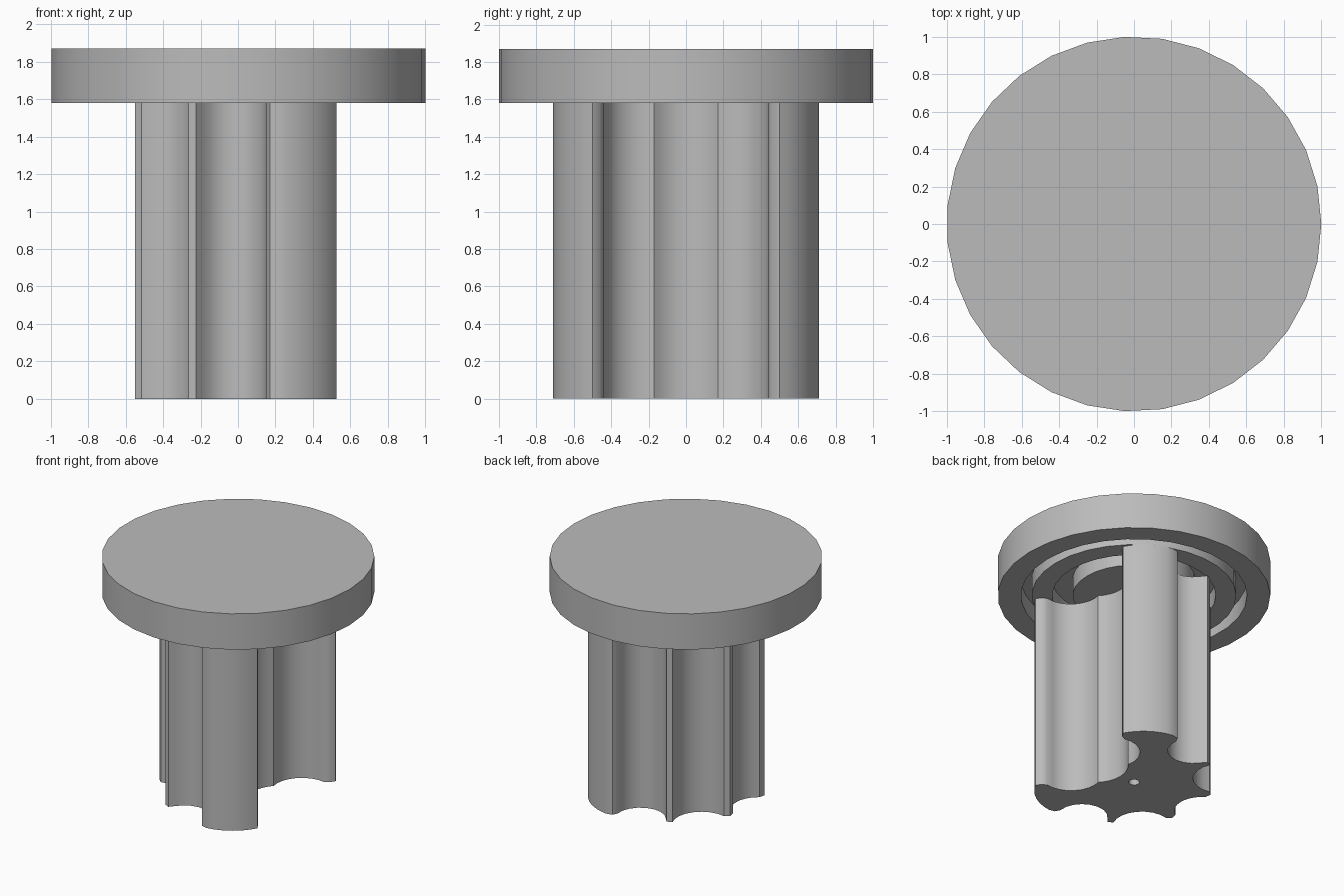
import bpy, bmesh, math
from mathutils import Vector

if "Cube" in bpy.data.objects:
    bpy.data.objects.remove(bpy.data.objects["Cube"])

# One plain grey for the whole model
grey = bpy.data.materials.new("plain_grey")
grey.use_nodes = True
colour = (0.5, 0.5, 0.5, 1)
grey.diffuse_color = colour
grey.node_tree.nodes["Principled BSDF"].inputs["Base Color"].default_value = colour

CAP_BOTTOM, CAP_TOP, GROOVE = 1.58, 1.87, 1.72


def finish(obj, angle=32):
    obj.data.materials.clear()
    obj.data.materials.append(grey)
    bpy.ops.object.select_all(action='DESELECT')
    obj.select_set(True)
    bpy.context.view_layer.objects.active = obj
    bpy.ops.object.shade_smooth_by_angle(angle=math.radians(angle))


def new_object(name, bm):
    bmesh.ops.recalc_face_normals(bm, faces=bm.faces)
    mesh = bpy.data.meshes.new(name)
    bm.to_mesh(mesh)
    bm.free()
    obj = bpy.data.objects.new(name, mesh)
    bpy.context.collection.objects.link(obj)
    return obj


def lathe(name, profile, sides):
    """Revolve (radius, z) points; both ends are closed with a flat face."""
    bm = bmesh.new()
    rings = []
    for r, z in profile:
        rings.append([bm.verts.new((r * math.cos(a), r * math.sin(a), z))
                      for a in (math.tau * i / sides for i in range(sides))])
    for low, high in zip(rings, rings[1:]):
        for i in range(sides):
            j = (i + 1) % sides
            bm.faces.new((low[i], low[j], high[j], high[i]))
    bm.faces.new(rings[0])
    bm.faces.new(rings[-1])
    return new_object(name, bm)


def arc(a, b, bend, steps=8):
    """Points from a up to b; positive bend curves to the left."""
    a, b = Vector(a), Vector(b)
    if not bend:
        return [a]
    chord = b - a
    along = chord.normalized()
    left = Vector((-along.y, along.x))
    half = 2 * math.atan(2 * bend)
    radius = chord.length / (2 * math.sin(half))
    centre = (a + b) / 2 - left * radius * math.cos(half)
    return [centre + radius * (math.sin(t) * along + math.cos(t) * left)
            for t in (half * (2 * i / steps - 1) for i in range(steps))]


# Cap: thick disc with two ring grooves underneath
cap = lathe("cap", [
    (0.45, CAP_BOTTOM), (0.45, GROOVE), (0.60, GROOVE), (0.60, CAP_BOTTOM),
    (0.75, CAP_BOTTOM), (0.75, GROOVE), (0.83, GROOVE), (0.83, CAP_BOTTOM),
    (1.0, CAP_BOTTOM), (1.0, CAP_TOP)], 31)
finish(cap)

# Shaft outline, one half: corner and the bend of the edge that follows it
half = [
    ((0.20, 0.17), 0.27),                                                # hub ridge
    ((0.46, 0.44), 0), ((0.50, 0.46), 0), ((0.525, 0.50), -0.12),        # wide lobe
    ((0.22, 0.71), 0), ((0.17, 0.70), 0), ((0.15, 0.66), 0.40),
    ((-0.19, 0.53), 0), ((-0.225, 0.57), 0), ((-0.265, 0.55), 0.32),     # narrow tooth
    ((-0.515, 0.25), 0), ((-0.55, 0.22), 0), ((-0.54, 0.17), 0.27),      # rear tooth
]
corners = [p for p, k in half]
bends = [k for p, k in half]
corners += [(x, -y) for x, y in reversed(corners)]
bends += bends[-2::-1] + [0.2]
outline = []
for i, bend in enumerate(bends):
    outline += arc(corners[i], corners[(i + 1) % len(corners)], bend)

# Shaft: extruded outline with a small pin hole along its axis
hole = [Vector((0.04 * math.cos(math.tau * i / 12), 0.04 * math.sin(math.tau * i / 12)))
        for i in range(12)]
curve = bpy.data.curves.new("shaft_outline", 'CURVE')
curve.dimensions = '2D'
curve.fill_mode = 'BOTH'
curve.extrude = CAP_BOTTOM / 2
for loop in (outline, hole):
    spline = curve.splines.new('POLY')
    spline.points.add(len(loop) - 1)
    for point, co in zip(spline.points, loop):
        point.co = (co.x, co.y, 0, 1)
    spline.use_cyclic_u = True
source = bpy.data.objects.new("shaft_outline", curve)
bpy.context.collection.objects.link(source)
bpy.context.view_layer.update()
bm = bmesh.new()
evaluated = source.evaluated_get(bpy.context.evaluated_depsgraph_get())
bm.from_mesh(evaluated.to_mesh())
evaluated.to_mesh_clear()
bpy.data.objects.remove(source)
bmesh.ops.remove_doubles(bm, verts=bm.verts, dist=0.0005)
bmesh.ops.translate(bm, verts=bm.verts, vec=(0, 0, CAP_BOTTOM / 2))
shaft = new_object("shaft", bm)
finish(shaft)
